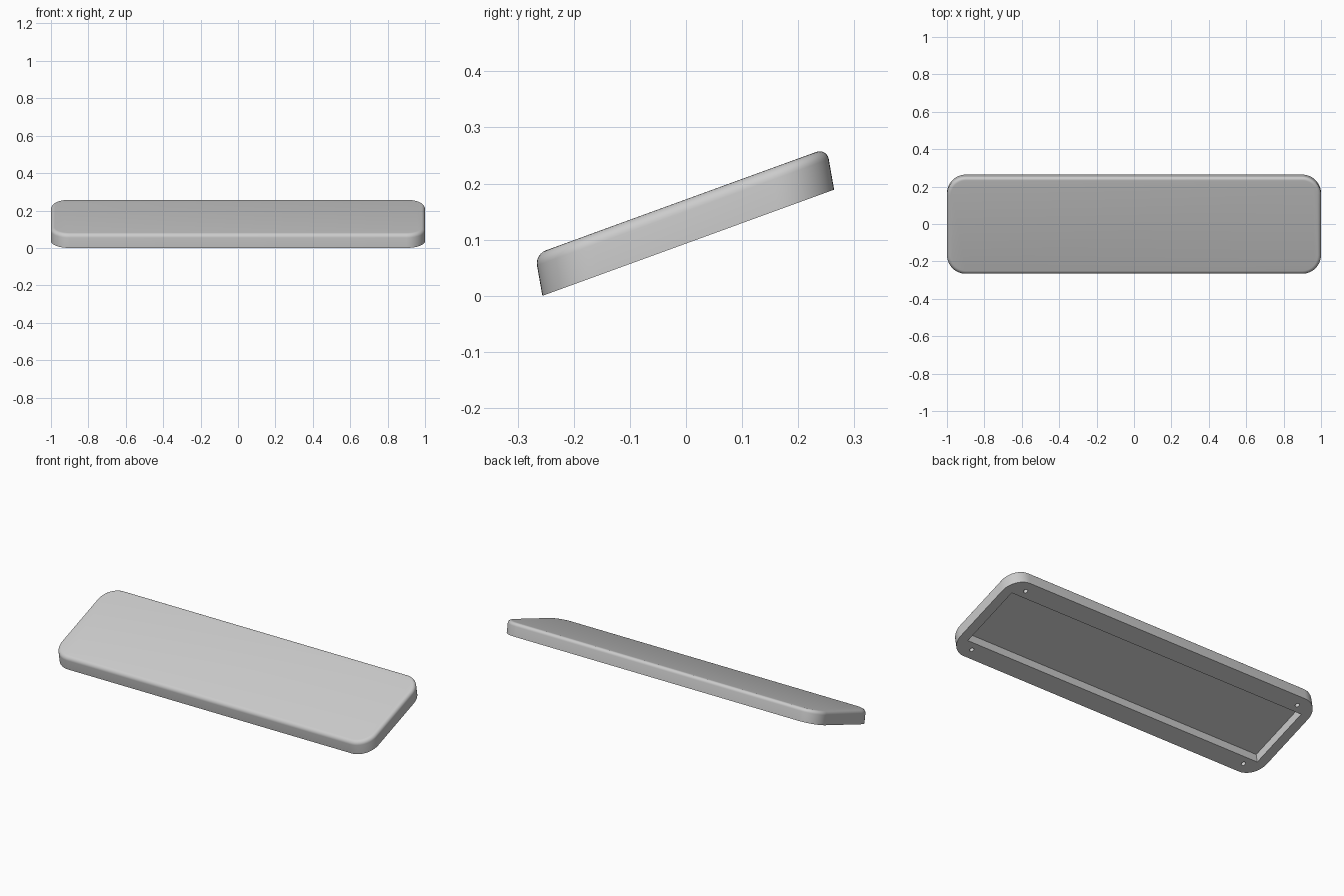
import bpy, bmesh
from math import sin, cos, pi, radians, tan
from mathutils import Matrix

LENGTH, DEPTH, THICK = 2.0, 0.52, 0.074
SLOPE, LEAN = tan(radians(20)), tan(radians(10))

# Turns flat plan coordinates into the sloped slab with leaning sides
TILT = Matrix(((1, 0, 0, 0),
               (0, 1, -LEAN, 0.004),
               (0, SLOPE, 1, SLOPE * DEPTH / 2),
               (0, 0, 0, 1)))

if "Cube" in bpy.data.objects:
    bpy.data.objects.remove(bpy.data.objects["Cube"], do_unlink=True)

grey = bpy.data.materials.new("light_grey")
grey.use_nodes = True
grey.diffuse_color = (0.6, 0.6, 0.6, 1)
grey.node_tree.nodes["Principled BSDF"].inputs["Base Color"].default_value = grey.diffuse_color


def rounded_rect(width, depth, radius, steps=12):
    """Outline points, anticlockwise; each corner is an arc."""
    points = []
    for i, (sx, sy) in enumerate(((1, 1), (-1, 1), (-1, -1), (1, -1))):
        for k in range(steps + 1):
            a = (i + k / steps) * pi / 2
            points.append((sx * (width / 2 - radius) + radius * cos(a),
                           sy * (depth / 2 - radius) + radius * sin(a)))
    return points


def prism(name, outline, low, high, fillet=0):
    """Extrude an outline between two heights, tilt it and round its top edge."""
    bm = bmesh.new()
    base = bm.faces.new([bm.verts.new((x, y, low)) for x, y in outline])
    top = bmesh.ops.extrude_face_region(bm, geom=[base], use_keep_orig=True)["geom"]
    bmesh.ops.translate(bm, vec=(0, 0, high - low),
                        verts=[v for v in top if isinstance(v, bmesh.types.BMVert)])
    cap = next(f for f in top if isinstance(f, bmesh.types.BMFace))
    bm.transform(TILT)
    bmesh.ops.recalc_face_normals(bm, faces=bm.faces)
    if fillet:
        bmesh.ops.bevel(bm, geom=list(cap.edges), offset=fillet, segments=6,
                        profile=0.5, affect='EDGES')
    mesh = bpy.data.meshes.new(name)
    bm.to_mesh(mesh)
    bm.free()
    mesh.materials.append(grey)
    obj = bpy.data.objects.new(name, mesh)
    bpy.context.collection.objects.link(obj)
    return obj


# Main shell
shell = prism("case_shell", rounded_rect(LENGTH, DEPTH, 0.1), 0, THICK, fillet=0.02)

# Underside recess and four screw holes
recess = [(0.946 * sx, 0.171 * sy) for sx, sy in ((1, 1), (-1, 1), (-1, -1), (1, -1))]
cutters = [prism("recess_cutter", recess, -0.03, 0.047)]
for sx in (-1, 1):
    for sy in (-1, 1):
        hole = [(0.888 * sx + 0.011 * cos(k * pi / 12), 0.21 * sy + 0.011 * sin(k * pi / 12))
                for k in range(24)]
        cutters.append(prism("screw_hole_cutter", hole, -0.03, 0.04))

bpy.ops.object.select_all(action='DESELECT')
bpy.context.view_layer.objects.active = shell
shell.select_set(True)
for cutter in cutters:
    cutter.hide_render = True
    cut = shell.modifiers.new("underside_cut", 'BOOLEAN')
    cut.operation = 'DIFFERENCE'
    cut.solver = 'EXACT'
    cut.object = cutter
    bpy.ops.object.modifier_apply(modifier=cut.name)
    bpy.data.objects.remove(cutter, do_unlink=True)

bpy.ops.object.shade_smooth_by_angle(angle=radians(30))
